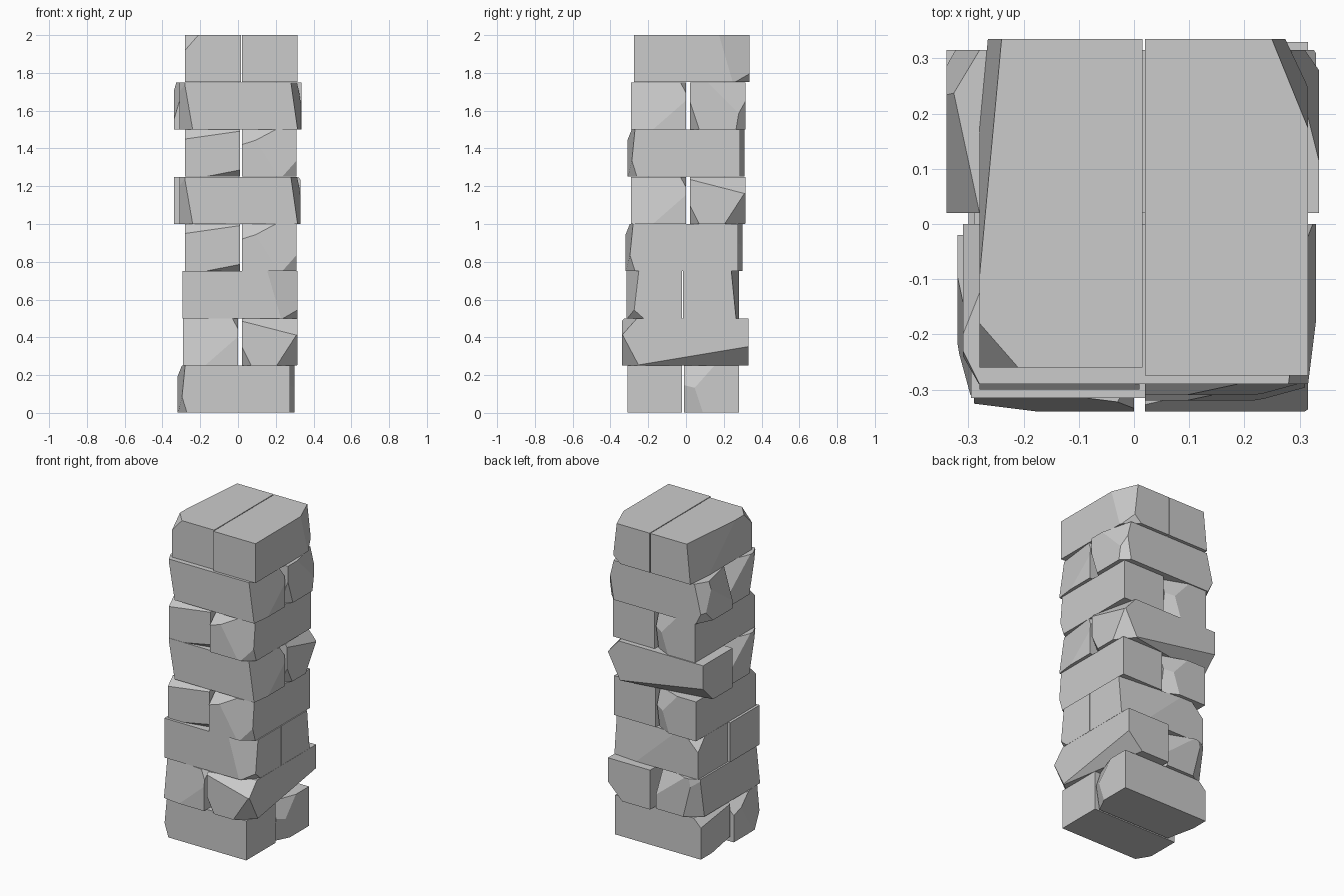
import bpy, bmesh, math
from mathutils import Matrix, Vector

cube = bpy.data.objects.get("Cube")
if cube:
    bpy.data.objects.remove(cube, do_unlink=True)

# Single stone colour
stone = bpy.data.materials.new("grey_stone")
stone.use_nodes = True
stone.diffuse_color = (0.6, 0.6, 0.6, 1)
bsdf = stone.node_tree.nodes["Principled BSDF"]
bsdf.inputs["Base Color"].default_value = stone.diffuse_color
bsdf.inputs["Roughness"].default_value = 0.9

COURSE = 0.25
SIDES = {"left": (0, -1), "right": (0, 1), "front": (1, -1),
         "back": (1, 1), "bottom": (2, -1), "top": (2, 1)}


def chip_corner(bm, low, high, corner, depths):
    """Slice off a named corner; depths are the cut lengths along x, y and z."""
    point, outward = Vector(), Vector()
    for word in corner.split():
        axis, sign = SIDES[word]
        point[axis] = high[axis] if sign > 0 else low[axis]
        outward[axis] = sign / depths[axis]
    on_plane = point.copy()
    on_plane.x -= math.copysign(depths[0], outward.x)
    cut = bmesh.ops.bisect_plane(
        bm, geom=bm.verts[:] + bm.edges[:] + bm.faces[:], dist=1e-5,
        plane_co=on_plane, plane_no=outward.normalized(), clear_outer=True)
    rim = [e for e in cut["geom_cut"] if isinstance(e, bmesh.types.BMEdge)]
    if len(rim) > 2:
        bmesh.ops.edgeloop_fill(bm, edges=[e for e in rim if e.is_boundary])


def build_stone(name, x_range, y_range, chips, placement):
    low = Vector((x_range[0], y_range[0], 0.001))
    high = Vector((x_range[1], y_range[1], COURSE))
    bm = bmesh.new()
    bmesh.ops.create_cube(bm, size=1)
    for v in bm.verts:
        v.co = (low + high) / 2 + v.co * (high - low)
    for corner, depths in chips:
        chip_corner(bm, low, high, corner, depths)
    bmesh.ops.recalc_face_normals(bm, faces=bm.faces[:])
    bm.transform(placement)
    mesh = bpy.data.meshes.new(name)
    bm.to_mesh(mesh)
    bm.free()
    mesh.materials.append(stone)
    bpy.context.collection.objects.link(bpy.data.objects.new(name, mesh))


# Stone pairs, all lying along x: name, x range, y range, chipped corners
plain_pair = [
    ("front_stone", (-0.32, 0.275), (-0.31, -0.02), [
        ("left back top", (0.08, 0.25, 0.08)),
        ("left front bottom", (0.05, 0.08, 0.16)),
        ("left front top", (0.04, 0.25, 0.4))]),
    ("back_stone", (-0.30, 0.30), (-0.01, 0.28), [
        ("right front top", (0.06, 0.16, 0.18)),
        ("right front bottom", (0.05, 0.1, 0.3)),
        ("left back top", (0.05, 0.35, 0.05)),
        ("left front bottom", (0.04, 0.18, 0.035))]),
]
slanted_front = ("front_stone", (-0.31, 0.33), (-0.29, 0.0), [
    ("right front top", (0.05, 0.4, 0.35)),
    ("right back top", (0.07, 0.04, 0.06)),
    ("left back top", (0.08, 0.2, 0.16)),
    ("left front top", (0.03, 0.06, 0.3)),
    ("left front bottom", (0.07, 0.1, 0.4))])
slanted_pair = [
    slanted_front,
    ("back_stone", (-0.34, 0.33), (0.02, 0.315), [
        ("right back top", (0.08, 0.35, 0.09)),
        ("right back bottom", (0.09, 0.11, 0.17)),
        ("right front bottom", (0.05, 0.05, 0.1)),
        ("left back bottom", (0.6, 0.1, 0.1))]),
]
pointed_pair = [
    slanted_front,
    ("back_stone", (-0.34, 0.335), (0.02, 0.315), [
        ("left front top", (0.06, 0.28, 0.2)),
        ("left back top", (0.06, 0.1, 0.25)),
        ("left back bottom", (0.05, 0.1, 0.1)),
        ("right back top", (0.05, 0.2, 0.2)),
        ("right back bottom", (0.05, 0.05, 0.3)),
        ("right front bottom", (0.06, 0.05, 0.15))]),
]
cornered_pair = [
    ("front_stone", (-0.295, 0.315), (-0.315, -0.02), [
        ("right front top", (0.16, 0.065, 0.55)),
        ("right front bottom", (0.08, 0.09, 0.08))]),
    ("back_stone", (-0.28, 0.315), (-0.015, 0.28), [
        ("left back top", (0.08, 0.07, 0.08)),
        ("right back top", (0.43, 0.04, 0.4))]),
]

# Courses from the ground up: stones, quarter turns, sideways shift
courses = [
    (plain_pair, 0, (0, 0)),
    (slanted_pair, -1, (0, -0.01)),
    (cornered_pair, 0, (0, 0)),
    (plain_pair, 1, (0, 0)),
    (slanted_pair, 0, (0, 0)),
    (plain_pair, 1, (0, 0.01)),
    (pointed_pair, 0, (0, 0)),
    (cornered_pair, 1, (0, 0.02)),
]
for level, (pair, turns, shift) in enumerate(courses):
    placement = (Matrix.Translation((*shift, level * COURSE))
                 @ Matrix.Rotation(turns * math.pi / 2, 4, "Z"))
    for name, x_range, y_range, chips in pair:
        build_stone(f"course_{level + 1}_{name}", x_range, y_range, chips, placement)
